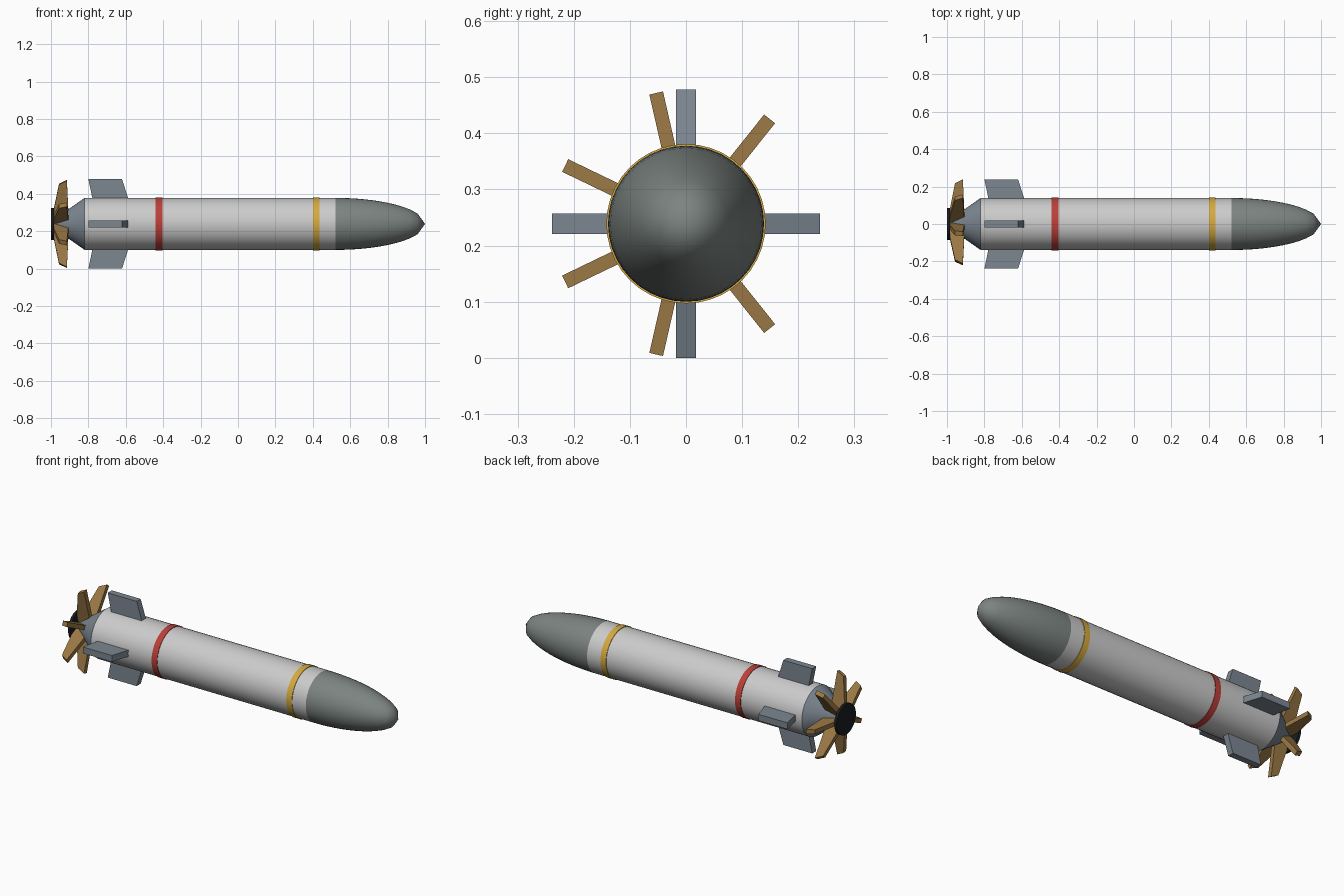
import bpy, bmesh, math
from mathutils import Matrix, Vector

if "Cube" in bpy.data.objects:
    bpy.data.objects.remove(bpy.data.objects["Cube"])

AXIS_Z = 0.239
SEG = 40


def material(name, rgb):
    m = bpy.data.materials.new(name)
    m.diffuse_color = (*rgb, 1)
    m.use_nodes = True
    m.node_tree.nodes["Principled BSDF"].inputs["Base Color"].default_value = m.diffuse_color
    return m


WHITE = material("hull_white", (0.62, 0.65, 0.63))
GREY = material("nose_grey", (0.20, 0.23, 0.22))
STEEL = material("steel_blue", (0.20, 0.24, 0.28))
RED = material("band_red", (0.50, 0.05, 0.04))
YELLOW = material("band_yellow", (0.66, 0.40, 0.05))
BRONZE = material("bronze", (0.33, 0.19, 0.06))
BLACK = material("hub_black", (0.01, 0.012, 0.015))


def finish(name, bm, mat, smooth):
    bmesh.ops.recalc_face_normals(bm, faces=bm.faces)
    me = bpy.data.meshes.new(name)
    bm.to_mesh(me)
    bm.free()
    me.materials.append(mat)
    ob = bpy.data.objects.new(name, me)
    ob.location.z = AXIS_Z
    bpy.context.collection.objects.link(ob)
    if smooth:
        bpy.ops.object.select_all(action='DESELECT')
        ob.select_set(True)
        bpy.context.view_layer.objects.active = ob
        bpy.ops.object.shade_smooth_by_angle(angle=math.radians(35))
    return ob


def lathe(name, profile, mat):
    """Revolve (x, radius) points about the x axis; profile starts and ends on the axis."""
    bm = bmesh.new()
    verts = [bm.verts.new((x, 0, r)) for x, r in profile]
    edges = [bm.edges.new(p) for p in zip(verts, verts[1:])]
    bmesh.ops.spin(bm, geom=verts + edges, cent=(0, 0, 0), axis=(1, 0, 0),
                   angle=math.tau, steps=SEG, use_duplicate=False)
    bmesh.ops.remove_doubles(bm, verts=bm.verts, dist=1e-5)
    return finish(name, bm, mat, True)


def plate(name, profile, thickness, angle, mat):
    """Flat plate from an (x, radius) outline, pointing along angle from +y."""
    bm = bmesh.new()
    f = bm.faces.new([bm.verts.new((x, r, -thickness / 2)) for x, r in profile])
    ext = bmesh.ops.extrude_face_region(bm, geom=[f])["geom"]
    bmesh.ops.translate(bm, vec=Vector((0, 0, thickness)),
                        verts=[v for v in ext if isinstance(v, bmesh.types.BMVert)])
    bm.transform(Matrix.Rotation(angle, 4, 'X'))
    return finish(name, bm, mat, False)


def drum(x0, x1, r):
    return [(x0, 0), (x0, r), (x1, r), (x1, 0)]


# Hull, rounded nose and tail cone
lathe("hull", drum(-0.82, 0.52, 0.139), WHITE)
nose = [(0.52 + 0.48 * i / 12, 0.139 * math.sqrt(1 - (i / 12) ** 2)) for i in range(13)]
lathe("nose", [(0.52, 0)] + nose, GREY)
lathe("tail_cone", [(-0.99, 0), (-0.99, 0.02), (-0.82, 0.139), (-0.82, 0)], STEEL)

# Painted bands
lathe("red_band", drum(-0.44, -0.405, 0.142), RED)
lathe("yellow_band", drum(0.40, 0.435, 0.142), YELLOW)

# Four tail fins
fin = [(-0.775, 0.12), (-0.582, 0.12), (-0.62, 0.239), (-0.80, 0.239)]
for i in range(4):
    plate(f"fin_{i + 1}", fin, 0.036, i * math.pi / 2, STEEL)

# Propeller: hub disc and seven blades
lathe("propeller_hub", drum(-1.0, -0.985, 0.086), BLACK)
blade = [(-0.995, 0.03), (-0.905, 0.03), (-0.915, 0.239), (-0.957, 0.218)]
for i in range(7):
    plate(f"blade_{i + 1}", blade, 0.025, i * math.tau / 7, BRONZE)
